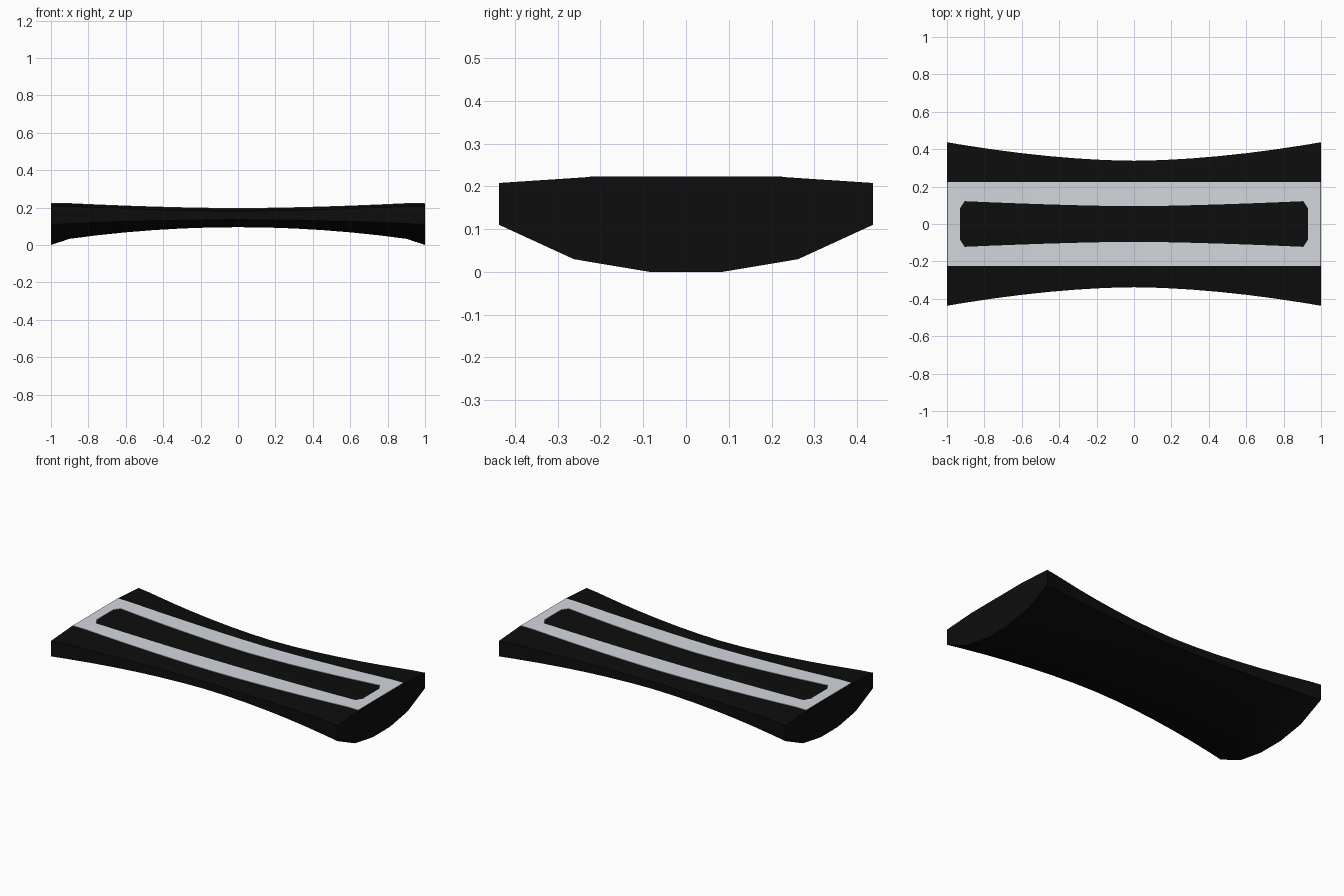
import bpy, bmesh, math

if "Cube" in bpy.data.objects:
    bpy.data.objects.remove(bpy.data.objects["Cube"])

HALF = [0, .15, .3, .45, .6, .75, .905, .93, 1]
XS = [-x for x in HALF[:0:-1]] + HALF


def top_z(x):
    return .195 + .027 * min(abs(x) / .92, 1) ** 1.7


def bottom_z(x):
    a = abs(x)
    return .095 - .062 * (a / .9) ** 2 if a < .91 else .031 * (1 - a) / .095


def half_width(x):
    return .338 + .099 * abs(x) ** 1.75


def section(x):
    w, t, b = half_width(x), top_z(x), bottom_z(x)
    s = .135 - .025 * x * x
    right = [(.195 * w, b), (.6 * w, b + .27 * (s - b)), (w, s), (w, t - .014), (.225, t)]
    return [(x, y, z) for y, z in right] + [(x, -y, z) for y, z in reversed(right)]


def finish(bm, name, color):
    bmesh.ops.recalc_face_normals(bm, faces=bm.faces)
    me = bpy.data.meshes.new(name)
    bm.to_mesh(me)
    bm.free()
    ob = bpy.data.objects.new(name, me)
    bpy.context.collection.objects.link(ob)
    mat = bpy.data.materials.new(name + "_colour")
    mat.diffuse_color = color
    mat.use_nodes = True
    mat.node_tree.nodes["Principled BSDF"].inputs["Base Color"].default_value = mat.diffuse_color
    me.materials.append(mat)
    bpy.ops.object.select_all(action='DESELECT')
    ob.select_set(True)
    bpy.context.view_layer.objects.active = ob
    bpy.ops.object.shade_smooth_by_angle(angle=math.radians(15))
    return ob


# Waisted body lofted through cross-sections along x
bm = bmesh.new()
rings = [[bm.verts.new(p) for p in section(x)] for x in XS]
n = len(rings[0])
for a, b in zip(rings, rings[1:]):
    for i in range(n):
        j = (i + 1) % n
        bm.faces.new((a[i], a[j], b[j], b[i]))
bm.faces.new(rings[0])
bm.faces.new(rings[-1])
finish(bm, "body", (.004, .004, .004, 1))


# Pale top plate with a long chamfered slot showing the body
def slot_half(x):
    return .085 if abs(x) > .92 else .095 + .027 * (abs(x) / .905) ** 1.5


LIFT = .0025
bm = bmesh.new()
cols = []
for x in XS[1:-1]:
    h = slot_half(x)
    cols.append([bm.verts.new((x, y, top_z(x) + LIFT)) for y in (-.225, -h, h, .225)])
for a, b in zip(cols, cols[1:]):
    for i in (0, 2):
        bm.faces.new((a[i], b[i], b[i + 1], a[i + 1]))
for x, col in ((-.997, cols[0]), (.997, cols[-1])):
    end = [bm.verts.new((x, y, top_z(x) + LIFT)) for y in (.225, -.225)]
    bm.faces.new(col + end)
bmesh.ops.recalc_face_normals(bm, faces=bm.faces)
# Thicken the plate down to the body
res = bmesh.ops.extrude_face_region(bm, geom=bm.faces[:], use_keep_orig=True)
for v in res["geom"]:
    if isinstance(v, bmesh.types.BMVert):
        v.co.z -= LIFT + .001
finish(bm, "top_plate", (.65, .68, .72, 1))
